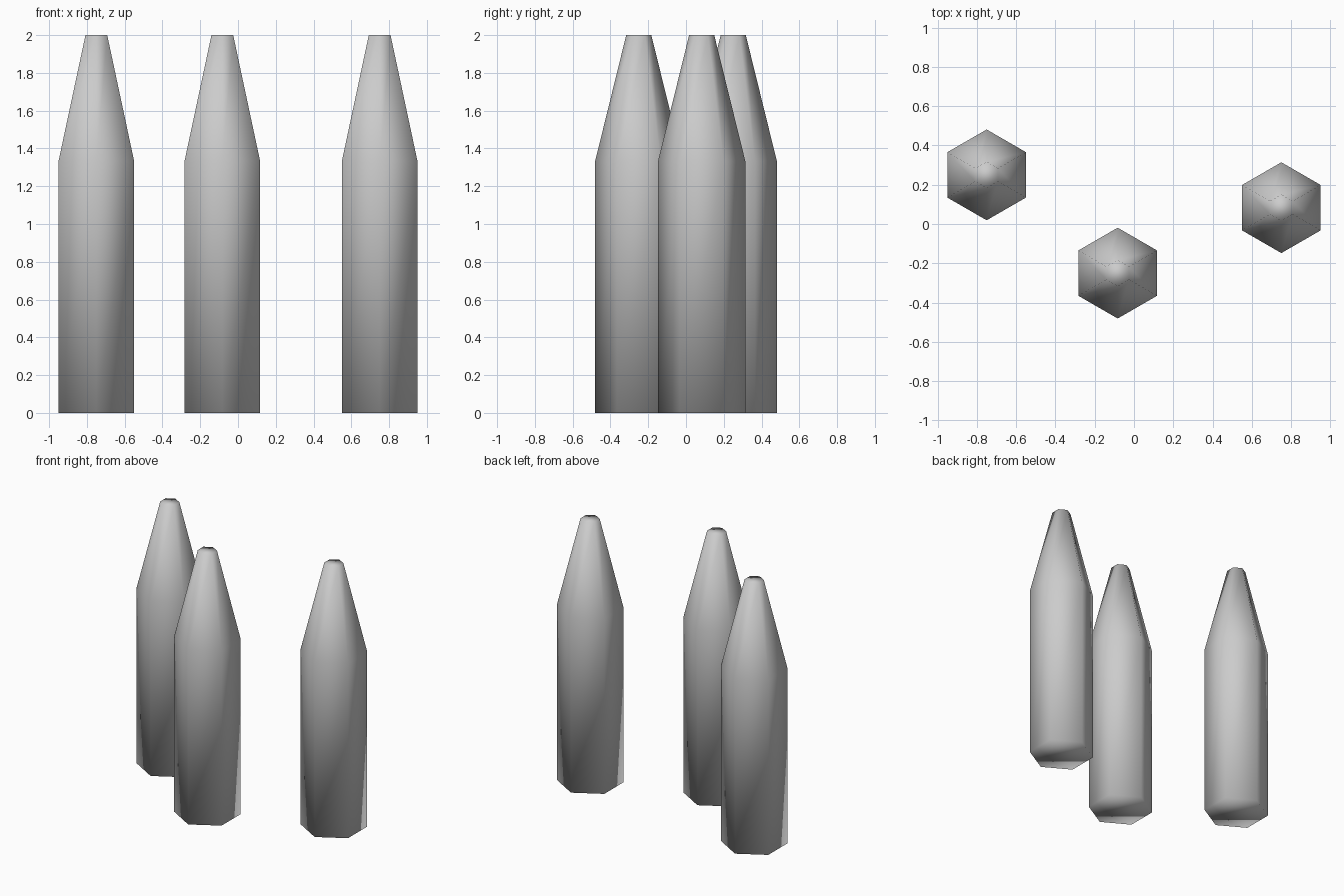
import bpy, bmesh, math

if "Cube" in bpy.data.objects:
    bpy.data.objects.remove(bpy.data.objects["Cube"])

RINGS = [(0.231, 0.0), (0.231, 1.333), (0.0665, 2.0)]  # radius, height
SIDES = 6


def make_spike(name, x, y):
    bm = bmesh.new()
    loops = []
    for r, z in RINGS:
        # hexagon with corners pointing along +y and -y
        angles = [math.pi / 2 + i * math.tau / SIDES for i in range(SIDES)]
        loops.append([bm.verts.new((r * math.cos(a), r * math.sin(a), z)) for a in angles])
    # shaft and tapered tip
    for low, high in zip(loops, loops[1:]):
        for i in range(SIDES):
            j = (i + 1) % SIDES
            bm.faces.new((low[i], low[j], high[j], high[i]))
    # end caps
    bm.faces.new(loops[0][::-1])
    bm.faces.new(loops[-1])
    for f in bm.faces:
        f.smooth = True
    mesh = bpy.data.meshes.new(name)
    bm.to_mesh(mesh)
    bm.free()
    obj = bpy.data.objects.new(name, mesh)
    obj.location = (x, y, 0)
    bpy.context.collection.objects.link(obj)


# three identical spikes
make_spike("left_spike", -0.75, 0.25)
make_spike("middle_spike", -0.083, -0.25)
make_spike("right_spike", 0.75, 0.083)
